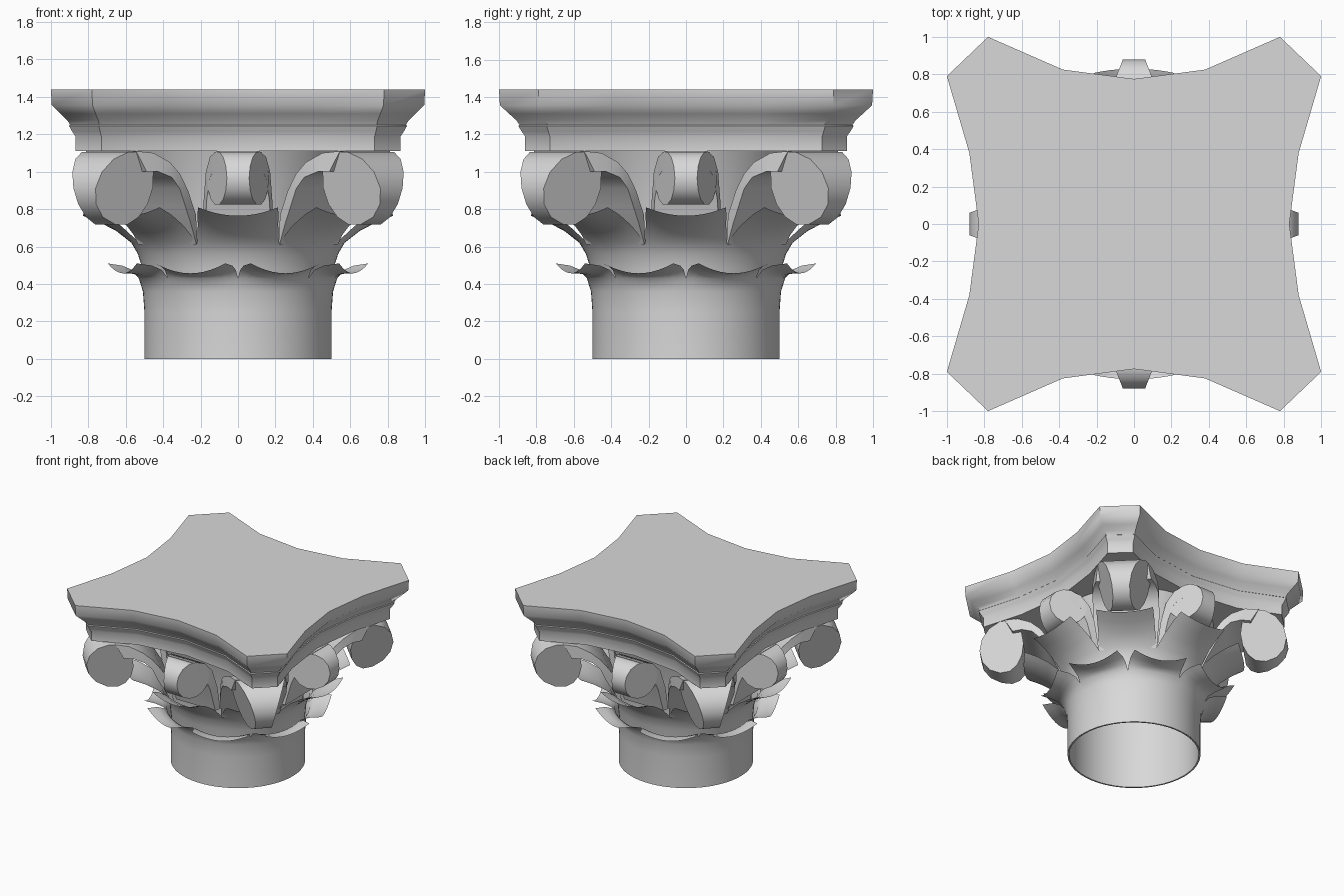
import bpy, bmesh
from math import sin, cos, pi, radians
from mathutils import Vector

cube = bpy.data.objects.get("Cube")
if cube:
    bpy.data.objects.remove(cube, do_unlink=True)

stone = bpy.data.materials.new("grey_stone")
stone.use_nodes = True
GREY = (0.69, 0.69, 0.69, 1)
stone.diffuse_color = GREY
stone.node_tree.nodes["Principled BSDF"].inputs["Base Color"].default_value = GREY


def finish(name, bm, recalc=True, angle=35):
    """Turn a bmesh into a named, shaded stone object."""
    bmesh.ops.remove_doubles(bm, verts=bm.verts, dist=0.0005)
    if recalc:
        bmesh.ops.recalc_face_normals(bm, faces=bm.faces)
    mesh = bpy.data.meshes.new(name)
    bm.to_mesh(mesh)
    bm.free()
    mesh.materials.append(stone)
    obj = bpy.data.objects.new(name, mesh)
    bpy.context.collection.objects.link(obj)
    bpy.ops.object.select_all(action='DESELECT')
    obj.select_set(True)
    bpy.context.view_layer.objects.active = obj
    bpy.ops.object.shade_smooth_by_angle(angle=radians(angle))


def bridge(bm, low, high, closed=True):
    n = len(low)
    for i in range(n if closed else n - 1):
        j = (i + 1) % n
        bm.faces.new((low[i], low[j], high[j], high[i]))


def place(d, w, z, turn):
    """Outward distance d and sideways offset w along a direction."""
    return (d * cos(turn) - w * sin(turn), d * sin(turn) + w * cos(turn), z)


def interp(table, x):
    for (x0, y0), (x1, y1) in zip(table, table[1:]):
        if x <= x1:
            return y0 + (y1 - y0) * (x - x0) / (x1 - x0)
    return table[-1][1]


# Abacus: concave-sided slab with moulded edge, corner cuts inset further
def inset(points, t):
    def edge(p, q):
        v = q - p
        return Vector((-v.y, v.x)).normalized(), t * (1.25 if v.length < 0.33 else 1)
    out = []
    for i, p in enumerate(points):
        na, ta = edge(points[i - 1], p)
        nb, tb = edge(p, points[(i + 1) % len(points)])
        det = na.x * nb.y - na.y * nb.x
        out.append(p + Vector((ta * nb.y - tb * na.y, tb * na.x - ta * nb.x)) / det)
    return out


quarter = [(0.83, 0), (0.88, 0.38), (1, 0.79), (0.78, 1), (0.38, 0.825), (0, 0.775)]
half = quarter + [(-x, y) for x, y in reversed(quarter[:-1])]
outline = [Vector(p) for p in half + [(x, -y) for x, y in reversed(half[1:-1])]]
moulding = [(1.11, 0.108), (1.19, 0.108), (1.215, 0.094), (1.245, 0.08),
            (1.25, 0.085), (1.275, 0.072), (1.31, 0.042), (1.355, 0.004), (1.44, 0)]
bm = bmesh.new()
rings = [[bm.verts.new((p.x, p.y, z)) for p in inset(outline, t)] for z, t in moulding]
for low, high in zip(rings, rings[1:]):
    bridge(bm, low, high)
bm.faces.new(rings[0][::-1])
bm.faces.new(rings[-1])
finish("abacus", bm, angle=45)

# Bell: hollow core, open at the bottom
SIDES = 48
bm = bmesh.new()
rings = [[bm.verts.new(place(r, 0, z, 2 * pi * i / SIDES)) for i in range(SIDES)]
         for r, z in [(0.5, 0), (0.488, 0), (0.488, 0.5), (0.5, 0.8), (0.6, 1.11)]]
for low, high in zip(rings, rings[1:]):
    bridge(bm, low, high)
finish("bell", bm, recalc=False)


# Leaf tiers: eight leaves joined below their notches
def leaf_tier(name, start, middle, corner, spread):
    bm = bmesh.new()
    steps = 10
    for k in range(8):
        turn = radians(start + 45 * k)
        rows = []
        for (mr, mz), (cr, cz), s in zip(middle, corner, spread):
            row = []
            for i in range(steps + 1):
                u = 2 * i / steps - 1
                f = u * u
                row.append(bm.verts.new(place(mr + (cr - mr) * f, 0, mz + (cz - mz) * f,
                                              turn + radians(s) * u)))
            rows.append(row)
        for low, high in zip(rows, rows[1:]):
            bridge(bm, low, high, closed=False)
    finish(name, bm, recalc=False, angle=45)


shaft = [(0.5, 0), (0.5, 0.25), (0.508, 0.36), (0.53, 0.43)]
leaf_tier("lower_leaves", 22.5,
          shaft + [(0.565, 0.448), (0.61, 0.455), (0.665, 0.457)],
          shaft + [(0.565, 0.475), (0.62, 0.498), (0.7, 0.51)],
          [22.5] * 4 + [21.3, 19.7, 17])
stalk = [(0.495, 0.33), (0.51, 0.48), (0.535, 0.56), (0.57, 0.62)]
leaf_tier("upper_leaves", 0,
          stalk + [(0.65, 0.683), (0.74, 0.73), (0.83, 0.765)],
          stalk + [(0.66, 0.71), (0.75, 0.77), (0.835, 0.81)],
          [22.5] * 4 + [19, 16.7, 14.9])


# Scrolls: tapered rolls with a curved stem rising from the bell
def scroll(name, turn, centre, radii, half_width, taper, lean, stem_widths, stem):
    """The roll narrows outward by taper and downward by lean."""
    bm = bmesh.new()
    sides = 14
    loops = []
    for s in (-1, 1):
        loop = []
        for i in range(sides):
            a = 2 * pi * i / sides
            outer, inner, height = radii
            d = (outer if cos(a) > 0 else inner) * cos(a)
            z = height * sin(a)
            w = half_width - taper * d + lean * z
            loop.append(bm.verts.new(place(centre[0] + d, s * w, centre[1] + z, turn)))
        loops.append(loop)
    bridge(bm, *loops)
    bm.faces.new(loops[0])
    bm.faces.new(loops[1][::-1])
    # Stem sections run from the bell to the crown of the roll
    sections = []
    for top, low in stem:
        sections.append([bm.verts.new(place(d, s * interp(stem_widths, d), z, turn))
                         for s, (d, z) in ((-1, top), (1, top), (1, low), (-1, low))])
    for a, b in zip(sections, sections[1:]):
        bridge(bm, a, b)
    bm.faces.new(sections[0])
    bm.faces.new(sections[-1])
    finish(name, bm)


corner_widths = [(0.52, 0.217), (0.65, 0.25), (0.75, 0.25), (0.86, 0.222), (0.96, 0.19)]
corner_stem = [((0.525, 0.62), (0.535, 0.61)), ((0.54, 0.77), (0.59, 0.72)),
               ((0.62, 0.9), (0.65, 0.82)), ((0.69, 0.99), (0.69, 0.91)),
               ((0.76, 1.05), (0.75, 0.97)), ((0.86, 1.1), (0.83, 1.0)),
               ((0.96, 1.11), (0.9, 1.0))]
face_widths = [(0.5, 0.19), (0.61, 0.165), (0.88, 0.06)]
face_stem = [((0.5, 0.66), (0.55, 0.66)), ((0.53, 0.85), (0.6, 0.85)),
             ((0.58, 1.0), (0.65, 0.97)), ((0.65, 1.08), (0.7, 1.0)),
             ((0.745, 1.11), (0.745, 1.0))]
for i, side in enumerate(("left", "back", "right", "front")):
    scroll(side + "_scroll", pi / 2 * i, (0.745, 0.965), (0.135, 0.135, 0.145),
           0.112, 0.39, 0, face_widths, face_stem)
for i, side in enumerate(("back_left", "back_right", "front_right", "front_left")):
    scroll(side + "_corner_volute", pi / 4 + pi / 2 * i, (0.96, 0.912), (0.2, 0.14, 0.198),
           0.138, 0.27, 0.26, corner_widths, corner_stem)
